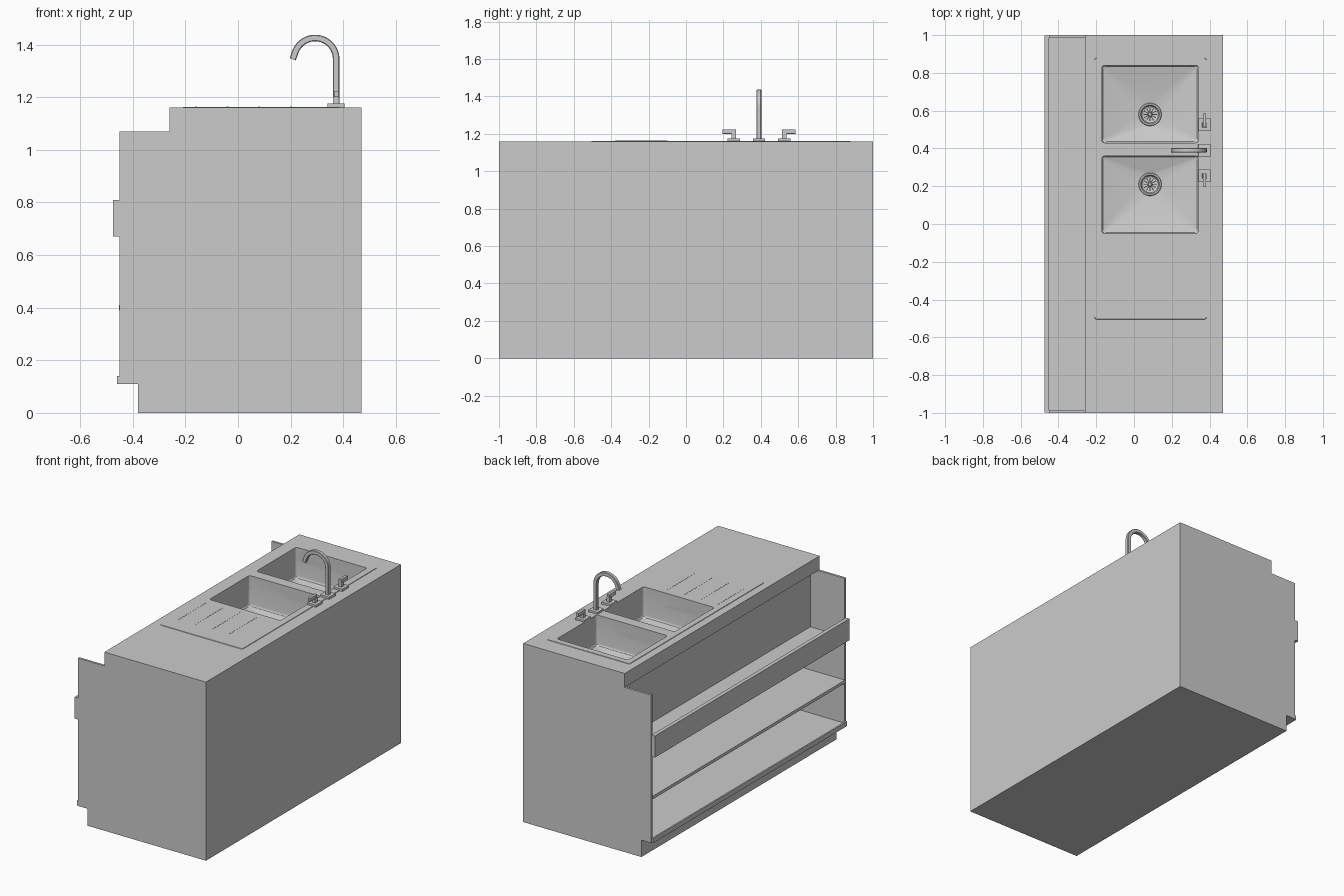
import bpy, bmesh, math
from mathutils import Vector

if "Cube" in bpy.data.objects:
    bpy.data.objects.remove(bpy.data.objects["Cube"])


def finish(name, bm, smooth=False):
    bmesh.ops.recalc_face_normals(bm, faces=bm.faces)
    me = bpy.data.meshes.new(name)
    bm.to_mesh(me)
    bm.free()
    ob = bpy.data.objects.new(name, me)
    bpy.context.collection.objects.link(ob)
    bpy.ops.object.select_all(action='DESELECT')
    ob.select_set(True)
    bpy.context.view_layer.objects.active = ob
    if smooth:
        bpy.ops.object.shade_smooth_by_angle(angle=math.radians(30))
    return ob


def box(name, x, y, z, bevel=0):
    bm = bmesh.new()
    bmesh.ops.create_cube(bm, size=1)
    for v in bm.verts:
        v.co = [(a + b) / 2 + c * (b - a) for (a, b), c in zip((x, y, z), v.co)]
    if bevel:
        bmesh.ops.bevel(bm, geom=bm.edges[:], offset=bevel, segments=2, profile=0.5, affect='EDGES')
    return finish(name, bm)


def loft(name, loops, cap_start=False, cap_end=False, smooth=False):
    bm = bmesh.new()
    rings = [[bm.verts.new(p) for p in loop] for loop in loops]
    n = len(rings[0])
    for a, b in zip(rings, rings[1:]):
        for i in range(n):
            j = (i + 1) % n
            bm.faces.new((a[i], a[j], b[j], b[i]))
    if cap_start:
        bm.faces.new(rings[0][::-1])
    if cap_end:
        bm.faces.new(rings[-1])
    return finish(name, bm, smooth)


def rounded_rect(x, y, z, r, inset=0, n=8):
    pts = []
    x0, x1, y0, y1 = x[0] + inset + r, x[1] - inset - r, y[0] + inset + r, y[1] - inset - r
    for q, (cx, cy) in enumerate(((x1, y1), (x0, y1), (x0, y0), (x1, y0))):
        for k in range(n):
            a = math.pi / 2 * (q + k / (n - 1))
            pts.append((cx + r * math.cos(a), cy + r * math.sin(a), z))
    return pts


def circle(cx, cy, z, r, n=32):
    return [(cx + r * math.cos(2 * math.pi * (k + .5) / n),
             cy + r * math.sin(2 * math.pi * (k + .5) / n), z) for k in range(n)]


# cabinet end panels with toe notch
profile = [(-.38, 0), (.47, 0), (.47, 1.07), (-.45, 1.07), (-.45, .11), (-.38, .11)]
for name, y0, y1 in (("side_panel_near", -1, -.985), ("side_panel_far", .985, 1)):
    loft(name, [[(x, y, z) for x, z in profile] for y in (y0, y1)], True, True)

# carcass panels and shelves
Y = (-.985, .985)
box("plinth", (-.38, .455), Y, (0, .11))
box("back_panel", (.455, .47), Y, (0, 1.07))
box("bottom_shelf", (-.45, .455), Y, (.11, .13))
box("bottom_shelf_lip", (-.46, -.45), (-.995, .995), (.11, .14))
box("middle_shelf", (-.453, .455), Y, (.39, .41))
box("upper_shelf", (-.45, .455), Y, (.67, .69))
box("upper_shelf_board", (-.475, -.45), (-.998, .998), (.67, .81))
box("recess_panel", (-.204, -.19), Y, (.69, 1.07))

# countertop and sink rim, both cut open for the two bowls
TOP, RIM = 1.16, 1.163
counter = box("countertop", (-.26, .47), (-1, 1), (1.07, TOP))
rim = loft("sink_rim", [rounded_rect((-.21, .385), (-.505, .88), TOP - .001, .012),
                        rounded_rect((-.21, .385), (-.505, .88), RIM, .012, .002)], True, True)
BX = (-.17, .34)
bowls = ((-.05, .36), (.43, .84))
for by in bowls:
    cutter = loft("bowl_cutter", [rounded_rect(BX, by, z, .015) for z in (1.0, 1.3)], True, True)
    cutter.hide_render = True
    for ob in (counter, rim):
        mod = ob.modifiers.new("bowl_cut", 'BOOLEAN')
        mod.operation = 'DIFFERENCE'
        mod.solver = 'EXACT'
        mod.object = cutter
        bpy.context.view_layer.objects.active = ob
        bpy.ops.object.modifier_apply(modifier=mod.name)
    bpy.data.objects.remove(cutter)

# bowls with sloped floors and strainers
for i, (by, dy) in enumerate(zip(bowls, (.21, .58))):
    dx = .085
    loops = [rounded_rect(BX, by, RIM, .015), rounded_rect(BX, by, .98, .015)]
    for k in (1, 2, 3):
        a = math.pi / 6 * k
        loops.append(rounded_rect(BX, by, .98 - .015 * math.sin(a), .013, .012 * (1 - math.cos(a))))
    loops.append(circle(dx, dy, .94, .06))
    loft(f"sink_bowl_{i}", loops, smooth=True)
    loft(f"strainer_{i}", [circle(dx, dy, z, r) for r, z in
         ((.061, .94), (.058, .945), (.05, .945), (.044, .93), (.036, .925))], cap_end=True, smooth=True)
    loft(f"strainer_knob_{i}", [circle(dx, dy, z, r) for r, z in
         ((.012, .925), (.012, .938), (.008, .943))], cap_end=True, smooth=True)
    for k in range(12):
        a = math.tau * k / 12
        rib = box(f"strainer_rib_{i}_{k}", (.012, .046), (-.002, .002), (0, .008))
        rib.location = (dx, dy, .925)
        rib.rotation_euler.z = a

# drainboard ridges
for k in range(4):
    x = -.16 + .12 * k
    box(f"drain_ridge_{k}", (x - .003, x + .003), (-.38, -.1), (RIM - .001, RIM + .001))

# spout: square section swept along a gooseneck
path = [((.373, 1.165), 0)]
for k in range(25):
    a = math.radians(160 * k / 24)
    path.append(((.293 + .08 * math.cos(a), 1.345 + .08 * math.sin(a)), a))
path.append(((.208, 1.344), math.radians(160)))
w, c = .0125, .003
section = [(w, -w + c), (w, w - c), (w - c, w), (-w + c, w), (-w, w - c), (-w, -w + c), (-w + c, -w), (w - c, -w)]
FY = .39
loft("spout", [[(px + s * math.cos(a), FY + t, pz + s * math.sin(a)) for s, t in section]
               for (px, pz), a in path], True, True, True)
box("spout_base", (.34, .405), (FY - .033, FY + .033), (TOP, 1.176), .002)

# tap handles mirrored either side of the spout
for side, label in ((-1, "left"), (1, "right")):
    def span(a, b):
        return tuple(sorted((FY + side * a, FY + side * b)))
    box(f"tap_base_{label}", (.34, .405), span(.102, .168), (TOP, 1.176), .002)
    box(f"tap_stem_{label}", (.361, .385), span(.122, .148), (1.174, 1.205), .002)
    box(f"tap_lever_{label}", (.364, .382), span(.122, .195), (1.2, 1.224), .002)
